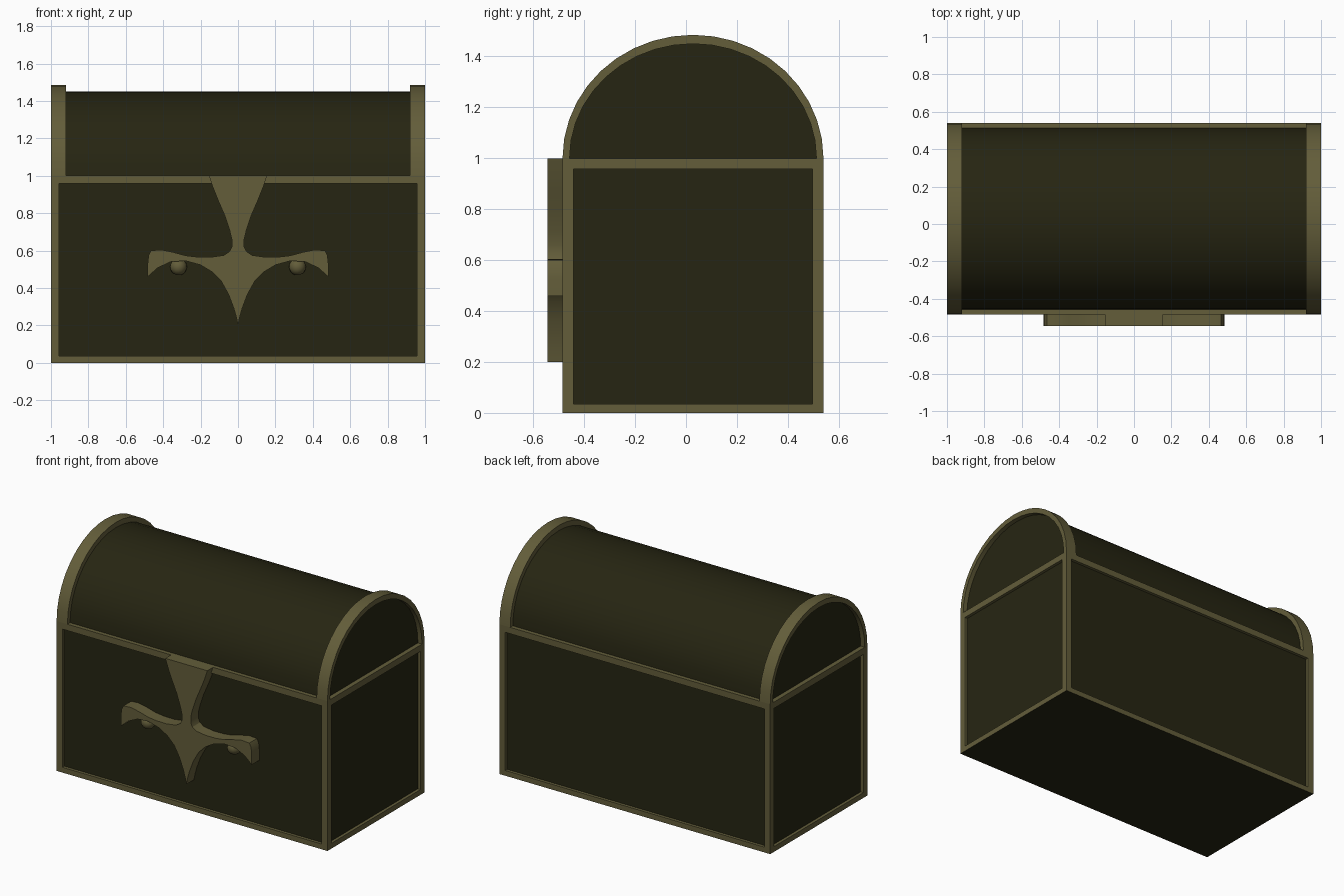
import bpy, bmesh, math
from mathutils import Vector

if "Cube" in bpy.data.objects:
    bpy.data.objects.remove(bpy.data.objects["Cube"])

CY = 0.0275            # depth centre of the chest body
HALF_D = 0.5125        # half depth of the body


def material(name, rgb):
    m = bpy.data.materials.new(name)
    m.diffuse_color = (*rgb, 1)
    m.use_nodes = True
    m.node_tree.nodes["Principled BSDF"].inputs["Base Color"].default_value = m.diffuse_color
    return m


BRASS = material("dull_brass", (0.125, 0.110, 0.042))
DARK = material("dark_wood", (0.0195, 0.0185, 0.0060))


def finish(name, bm, mats, smooth=True):
    bmesh.ops.recalc_face_normals(bm, faces=bm.faces)
    me = bpy.data.meshes.new(name)
    bm.to_mesh(me)
    bm.free()
    for m in mats:
        me.materials.append(m)
    ob = bpy.data.objects.new(name, me)
    bpy.context.collection.objects.link(ob)
    if smooth:
        bpy.ops.object.select_all(action='DESELECT')
        ob.select_set(True)
        bpy.context.view_layer.objects.active = ob
        bpy.ops.object.shade_smooth_by_angle(angle=math.radians(30))
    return ob


def prism(name, outline, offset, mat):
    """Extrude a closed outline of 3D points along an offset."""
    bm = bmesh.new()
    face = bm.faces.new([bm.verts.new(p) for p in outline])
    new = bmesh.ops.extrude_face_region(bm, geom=[face])["geom"]
    bmesh.ops.translate(bm, vec=Vector(offset),
                        verts=[v for v in new if isinstance(v, bmesh.types.BMVert)])
    return finish(name, bm, [mat])


def arch(x, ry, rz, n=20):
    return [(x, CY - ry * math.cos(math.pi * i / n), 1 + rz * math.sin(math.pi * i / n))
            for i in range(n + 1)]


# Chest body: brass frame with a recessed dark panel on each side
bm = bmesh.new()
bmesh.ops.create_cube(bm, size=1)
for v in bm.verts:
    v.co = (v.co.x * 2, CY + v.co.y * 2 * HALF_D, v.co.z + 0.5)
bm.normal_update()
sides = [f for f in bm.faces if abs(f.normal.z) < 0.5]
for f in bm.faces:
    if f.normal.z < -0.5:
        f.material_index = 1
bmesh.ops.inset_individual(bm, faces=sides, thickness=0.06)
for f in sides:
    for v in f.verts:
        if v.co.z < 0.5:
            v.co.z = 0.035
for f in sides:
    push = f.normal * -0.02
    new = bmesh.ops.extrude_discrete_faces(bm, faces=[f])["faces"][0]
    new.material_index = 1
    bmesh.ops.translate(bm, vec=push, verts=list(new.verts))
finish("chest_body", bm, [BRASS, DARK], smooth=False)

# Barrel lid
prism("lid_barrel", arch(-0.97, 0.485, 0.45), (1.94, 0, 0), DARK)

# Arched end bands of the lid
for side, x in (("left", -1.0), ("right", 0.92)):
    ring = arch(x, HALF_D, 0.485) + arch(x, 0.485, 0.45)[::-1]
    prism("lid_band_" + side, ring, (0.08, 0, 0), BRASS)

# Lock ornament: half outline, mirrored
half = [(0.155, 1.0), (0.135, 0.94), (0.107, 0.87), (0.072, 0.79), (0.045, 0.71),
        (0.033, 0.66), (0.033, 0.62), (0.045, 0.595), (0.075, 0.575), (0.145, 0.565),
        (0.22, 0.566), (0.28, 0.573), (0.35, 0.592), (0.41, 0.604), (0.465, 0.60),
        (0.478, 0.575), (0.483, 0.53), (0.483, 0.46), (0.43, 0.507), (0.36, 0.54),
        (0.28, 0.545), (0.20, 0.523), (0.14, 0.487), (0.09, 0.437), (0.05, 0.365),
        (0.022, 0.29), (0.008, 0.24)]
outline = half + [(0, 0.20)] + [(-x, z) for x, z in reversed(half)]
prism("lock_ornament", [(x, -0.545, z) for x, z in outline], (0, 0.085, 0), BRASS)

# Round studs under the ornament wings
for side, s in (("left", -1), ("right", 1)):
    bm = bmesh.new()
    bmesh.ops.create_uvsphere(bm, u_segments=16, v_segments=10, radius=0.045)
    bmesh.ops.translate(bm, vec=(s * 0.318, -0.492, 0.513), verts=bm.verts)
    finish("stud_" + side, bm, [BRASS])
